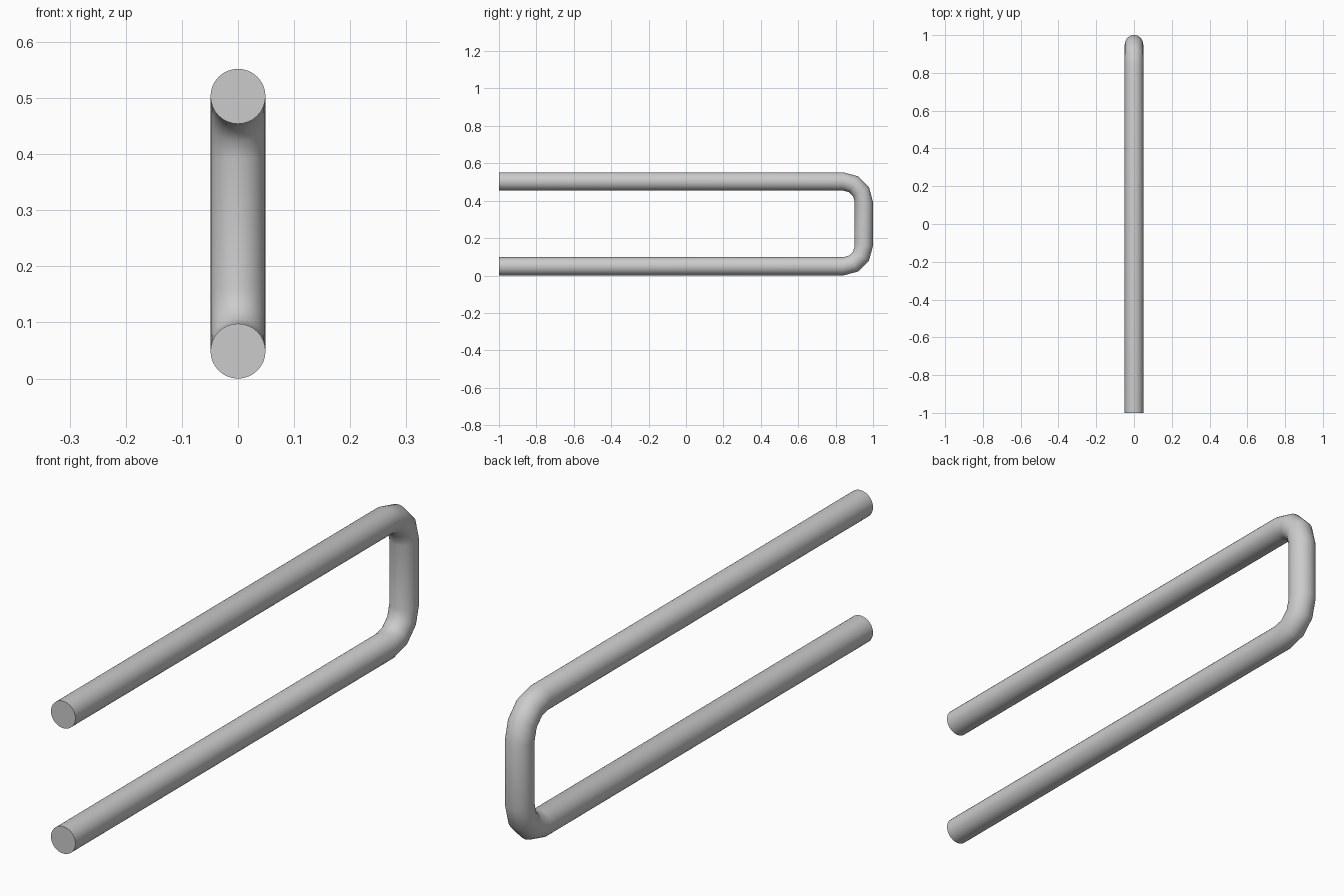
import bpy, bmesh
from math import sin, cos, pi, radians

if "Cube" in bpy.data.objects:
    bpy.data.objects.remove(bpy.data.objects["Cube"])

TUBE_R, SIDES = 0.049, 32
BEND_R, BEND_STEPS = 0.111, 3
Z_LOW, Z_HIGH = 0.049, 0.503
Y_FRONT, Y_BEND = -1.0, 0.84

# Centre line as (y, z, heading): upper arm, two rounded corners, lower arm
path = [(Y_FRONT, Z_HIGH, 0.0)]
for cz, start in ((Z_HIGH - BEND_R, 0), (Z_LOW + BEND_R, 90)):
    for i in range(BEND_STEPS + 1):
        a = radians(start + 90 * i / BEND_STEPS)
        path.append((Y_BEND + BEND_R * sin(a), cz + BEND_R * cos(a), a))
path.append((Y_FRONT, Z_LOW, pi))

# Sweep a round section along the centre line
bm = bmesh.new()
rings = []
for y, z, a in path:
    ring = []
    for k in range(SIDES):
        t = 2 * pi * k / SIDES
        out = TUBE_R * sin(t)
        ring.append(bm.verts.new((TUBE_R * cos(t), y + out * sin(a), z + out * cos(a))))
    rings.append(ring)
for r0, r1 in zip(rings, rings[1:]):
    for k in range(SIDES):
        n = (k + 1) % SIDES
        bm.faces.new((r0[k], r0[n], r1[n], r1[k]))

# Flat end caps
bm.faces.new(rings[0])
bm.faces.new(rings[-1])
bmesh.ops.recalc_face_normals(bm, faces=bm.faces)

mesh = bpy.data.meshes.new("bent_tube")
bm.to_mesh(mesh)
bm.free()
tube = bpy.data.objects.new("bent_tube", mesh)
bpy.context.collection.objects.link(tube)
bpy.context.view_layer.objects.active = tube
tube.select_set(True)
bpy.ops.object.shade_smooth_by_angle(angle=radians(45))
